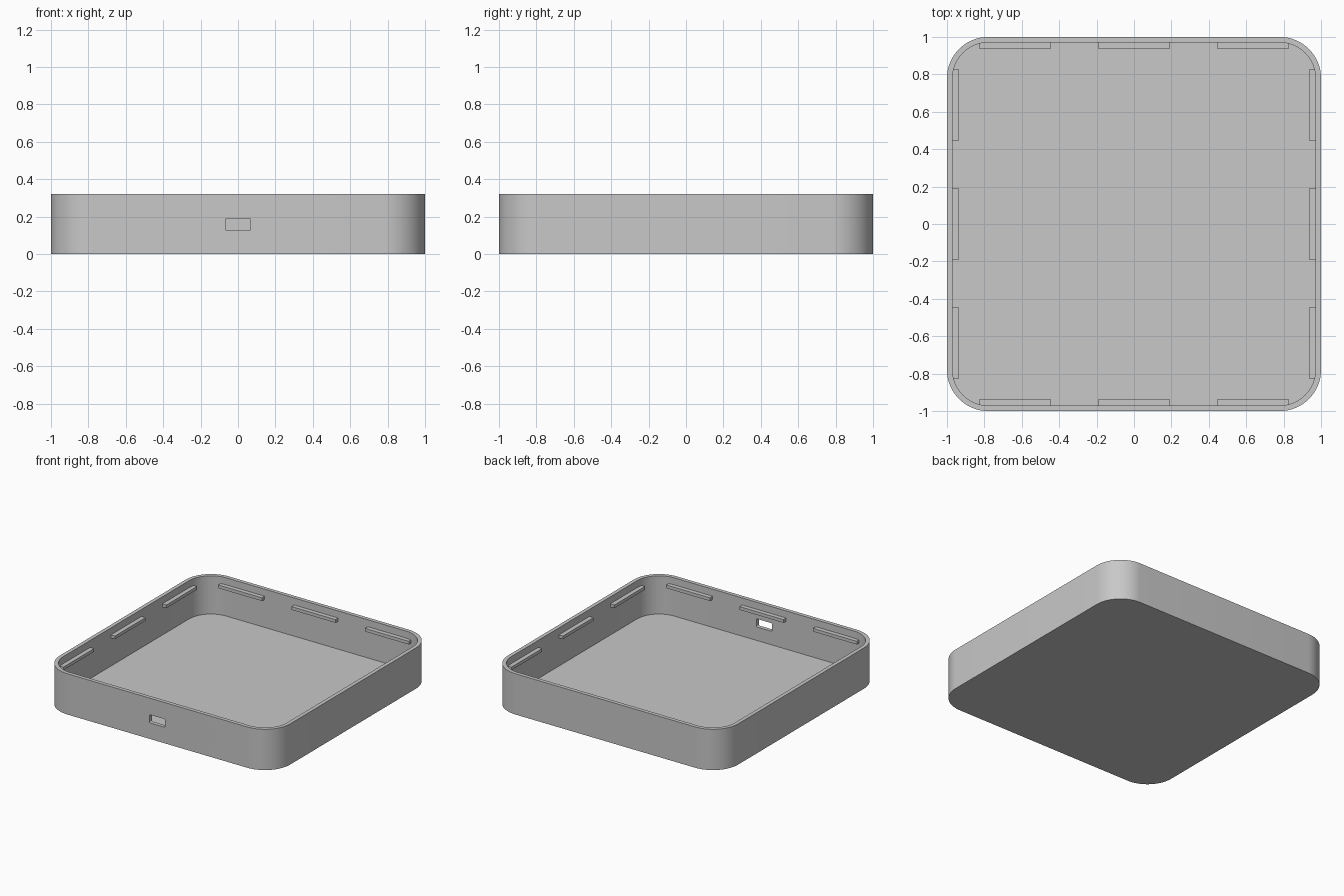
import bpy, bmesh, math
from mathutils import Matrix

cube = bpy.data.objects.get("Cube")
if cube:
    bpy.data.objects.remove(cube, do_unlink=True)

HEIGHT, WALL, FLOOR, RADIUS = 0.32, 0.03, 0.02, 0.22

grey = bpy.data.materials.new("plain grey")
grey.use_nodes = True
grey.diffuse_color = (0.58, 0.58, 0.58, 1)
for node in grey.node_tree.nodes:
    if node.type == 'BSDF_PRINCIPLED':
        node.inputs["Base Color"].default_value = grey.diffuse_color


def rounded_outline(half_x, half_y, radius, steps):
    """Counter-clockwise points of a rounded rectangle."""
    points = []
    for i, (sx, sy) in enumerate([(1, 1), (-1, 1), (-1, -1), (1, -1)]):
        for k in range(steps + 1):
            a = (i + k / steps) * math.pi / 2
            points.append((sx * (half_x - radius) + radius * math.cos(a),
                           sy * (half_y - radius) + radius * math.sin(a)))
    return points


def loft(name, rings):
    """Skin a closed solid through rings of equal point count, capping both ends."""
    bm = bmesh.new()
    loops = [[bm.verts.new(p) for p in ring] for ring in rings]
    for a, b in zip(loops, loops[1:]):
        for i in range(len(a)):
            j = (i + 1) % len(a)
            bm.faces.new((a[i], a[j], b[j], b[i]))
    bm.faces.new(loops[0][::-1])
    bm.faces.new(loops[-1])
    bmesh.ops.recalc_face_normals(bm, faces=bm.faces)
    mesh = bpy.data.meshes.new(name)
    bm.to_mesh(mesh)
    bm.free()
    mesh.materials.append(grey)
    obj = bpy.data.objects.new(name, mesh)
    bpy.context.collection.objects.link(obj)
    return obj


# Tray: up the outside, over the rim, down the inside to the floor
outer = rounded_outline(1, 1, RADIUS, 16)
inner = rounded_outline(1 - WALL, 1 - WALL, RADIUS - WALL, 16)
tray = loft("tray", [[(x, y, z) for x, y in ring] for ring, z in
                     [(outer, 0), (outer, HEIGHT), (inner, HEIGHT), (inner, FLOOR)]])

# Port opening through the front wall
port = rounded_outline(0.068, 0.032, 0.008, 4)
cutter = loft("port_cutter", [[(x, y, z + 0.158) for x, z in port] for y in (-1.1, -0.9)])
cutter.hide_render = True
cut = tray.modifiers.new("port opening", 'BOOLEAN')
cut.operation = 'DIFFERENCE'
cut.solver = 'EXACT'
cut.object = cutter
bpy.context.view_layer.objects.active = tray
tray.select_set(True)
bpy.ops.object.modifier_apply(modifier=cut.name)
bpy.data.objects.remove(cutter, do_unlink=True)
bpy.ops.object.shade_smooth_by_angle(angle=math.radians(30))

# Snap ridges: three along the inside of each wall
for turn, side in enumerate(["front", "left", "back", "right"]):
    spin = Matrix.Rotation(turn * math.pi / 2, 4, 'Z')
    for number, x in enumerate((-0.637, 0, 0.637), 1):
        section = [(-0.985, 0.24), (-0.936, 0.24), (-0.936, 0.265), (-0.985, 0.265)]
        ridge = loft(f"{side}_ridge_{number}",
                     [[(x + end, y, z) for y, z in section] for end in (-0.19, 0.19)])
        ridge.data.transform(spin)
